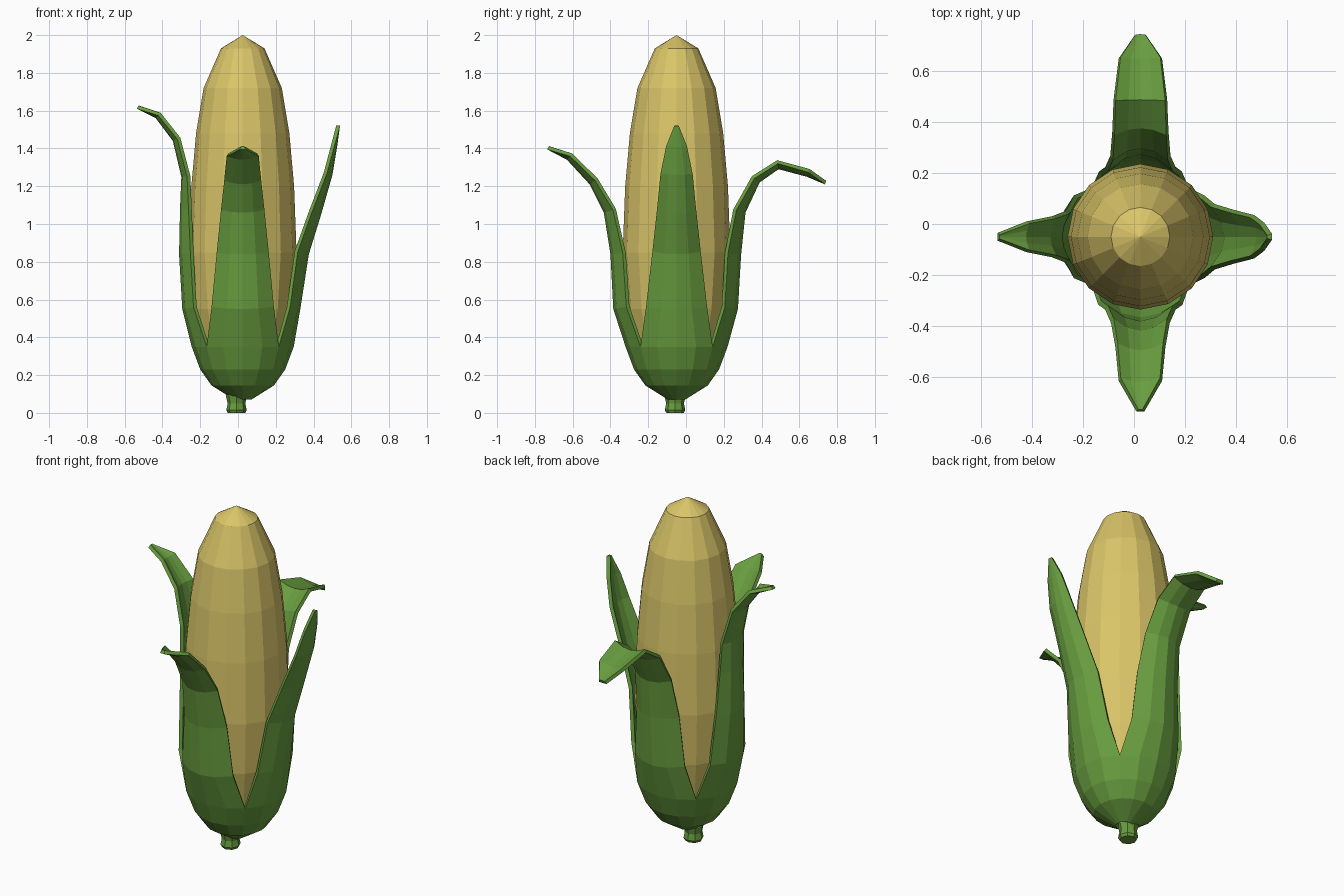
import bpy, bmesh, math
from mathutils import Vector

if "Cube" in bpy.data.objects:
    bpy.data.objects.remove(bpy.data.objects["Cube"])

CX, CY = 0.025, -0.05   # axis of the ear


def material(name, rgb):
    m = bpy.data.materials.new(name)
    m.diffuse_color = (*rgb, 1)
    m.use_nodes = True
    m.node_tree.nodes["Principled BSDF"].inputs["Base Color"].default_value = m.diffuse_color
    return m


YELLOW = material("corn yellow", (0.70, 0.56, 0.14))
GREEN = material("husk green", (0.14, 0.34, 0.05))


def finish(bm, name, mat):
    me = bpy.data.meshes.new(name)
    bm.to_mesh(me)
    bm.free()
    me.materials.append(mat)
    ob = bpy.data.objects.new(name, me)
    bpy.context.collection.objects.link(ob)
    return ob


def lathe(name, profile, sides, cx, cy, mat):
    """Faceted solid of revolution from (radius, z), capped by merging or n-gons."""
    bm = bmesh.new()
    rings = [[bm.verts.new((cx + r * math.cos(2 * math.pi * i / sides),
                            cy + r * math.sin(2 * math.pi * i / sides), z))
              for i in range(sides)] for r, z in profile]
    for a, b in zip(rings, rings[1:]):
        for i in range(sides):
            j = (i + 1) % sides
            bm.faces.new((a[i], a[j], b[j], b[i]))
    bm.faces.new(rings[0][::-1])
    bm.faces.new(rings[-1])
    bmesh.ops.remove_doubles(bm, verts=bm.verts, dist=0.0005)
    bmesh.ops.recalc_face_normals(bm, faces=bm.faces)
    return finish(bm, name, mat)


# Cob: tapered, pointed dome
lathe("cob", [(0.10, 0.15), (0.21, 0.32), (0.262, 0.55), (0.285, 0.85), (0.272, 1.2),
              (0.247, 1.48), (0.207, 1.72), (0.115, 1.93), (0.0001, 2.0)],
      16, CX, CY, YELLOW)

# Stalk: short stub with a slight waist
lathe("stalk", [(0.046, 0.0), (0.054, 0.015), (0.047, 0.05), (0.056, 0.09), (0.045, 0.13)],
      8, -0.008, -0.058, GREEN)

# Husk: a shared bowl that splits into four leaves
BOWL = [(0.045, 0.07), (0.165, 0.145), (0.225, 0.23), (0.27, 0.35)]
# leaf rows: outward distance, height, half width, curl of the edges
LEAVES = {
    0: [(0.305, 0.55, 0.162, 0.055), (0.35, 0.84, 0.128, 0.06), (0.415, 1.05, 0.105, 0.05),
        (0.475, 1.26, 0.085, 0.03), (0.50, 1.41, 0.055, 0.015), (0.515, 1.52, 0.012, 0.0)],
    90: [(0.325, 0.55, 0.162, 0.07), (0.342, 0.84, 0.138, 0.07), (0.365, 1.06, 0.118, 0.05),
         (0.44, 1.22, 0.11, 0.035), (0.54, 1.29, 0.105, 0.03), (0.69, 1.25, 0.085, 0.025),
         (0.785, 1.21, 0.025, 0.0)],
    180: [(0.32, 0.55, 0.162, 0.06), (0.337, 0.84, 0.13, 0.06), (0.332, 1.08, 0.11, 0.045),
          (0.325, 1.25, 0.10, 0.03), (0.37, 1.44, 0.08, 0.025), (0.46, 1.56, 0.06, 0.02),
          (0.56, 1.61, 0.015, 0.0)],
    270: [(0.335, 0.55, 0.165, 0.07), (0.35, 0.84, 0.138, 0.065), (0.385, 1.06, 0.115, 0.05),
          (0.46, 1.21, 0.098, 0.035), (0.58, 1.34, 0.085, 0.025), (0.685, 1.395, 0.015, 0.0)],
}
STEPS = [-1, -0.5, 0, 0.5, 1]

bm = bmesh.new()
for deg, leaf in LEAVES.items():
    ang = math.radians(deg)
    u = Vector((math.cos(ang), math.sin(ang), 0))     # outward
    v = Vector((-math.sin(ang), math.cos(ang), 0))    # sideways
    up = Vector((0, 0, 1))
    base = Vector((CX, CY, 0))
    rows = []
    for r, z in BOWL:
        rows.append([base + u * r * math.cos(t * math.pi / 4)
                     + v * r * math.sin(t * math.pi / 4) + up * z for t in STEPS])
    path = [BOWL[-1]] + [p[:2] for p in leaf]
    for k, (d, z, w, curl) in enumerate(leaf, 1):
        p, n = path[k - 1], path[min(k + 1, len(path) - 1)]
        tan = Vector((n[0] - p[0], n[1] - p[1])).normalized()
        inward = -tan.y * u + tan.x * up
        rows.append([base + u * d + up * z + v * t * w + inward * curl * t * t
                     for t in STEPS])
    rows = [[bm.verts.new(c) for c in row] for row in rows]
    for a, b in zip(rows, rows[1:]):
        for i in range(len(STEPS) - 1):
            bm.faces.new((a[i], a[i + 1], b[i + 1], b[i]))
bmesh.ops.remove_doubles(bm, verts=bm.verts, dist=0.001)
husk = finish(bm, "husk", GREEN)
mod = husk.modifiers.new("thickness", 'SOLIDIFY')
mod.thickness = 0.02
mod.offset = -1
